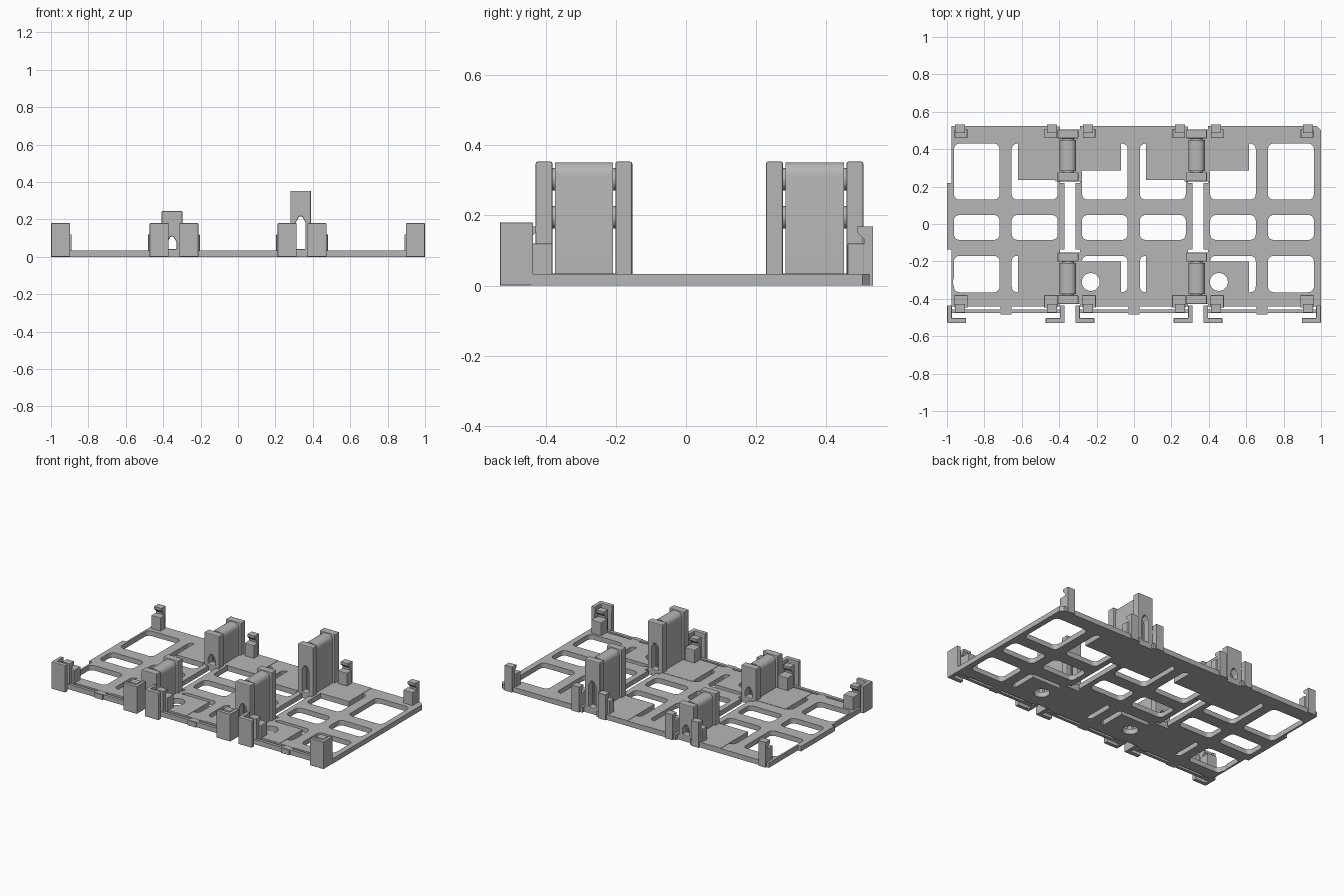
import bpy, bmesh, math

cube = bpy.data.objects.get("Cube")
if cube:
    bpy.data.objects.remove(cube)

grey = bpy.data.materials.new("plain grey")
grey.use_nodes = True
grey.diffuse_color = (0.47, 0.47, 0.47, 1)
grey.node_tree.nodes["Principled BSDF"].inputs["Base Color"].default_value = grey.diffuse_color


def prism(name, loops, axis, lo, hi, bevel=0.0, smooth=False):
    """Extrude an outline (first loop) with holes (other loops) along an axis."""
    curve = bpy.data.curves.new(name, "CURVE")
    curve.dimensions = "2D"
    curve.fill_mode = "BOTH"
    curve.extrude = (hi - lo) / 2
    for pts in loops:
        s = curve.splines.new("POLY")
        s.points.add(len(pts) - 1)
        for p, (u, v) in zip(s.points, pts):
            p.co = (u, v, 0, 1)
        s.use_cyclic_u = True
    temp = bpy.data.objects.new("temp", curve)
    bpy.context.collection.objects.link(temp)
    deps = bpy.context.evaluated_depsgraph_get()
    mesh = bpy.data.meshes.new_from_object(temp.evaluated_get(deps))
    bpy.data.objects.remove(temp)
    bm = bmesh.new()
    bm.from_mesh(mesh)
    bmesh.ops.remove_doubles(bm, verts=bm.verts, dist=1e-5)
    mid = (lo + hi) / 2
    for vert in bm.verts:
        u, v, w = vert.co
        w += mid
        vert.co = {"x": (w, u, v), "y": (u, w, v), "z": (u, v, w)}[axis]
    bmesh.ops.recalc_face_normals(bm, faces=bm.faces)
    bm.to_mesh(mesh)
    bm.free()
    mesh.name = name
    mesh.materials.clear()
    mesh.materials.append(grey)
    obj = bpy.data.objects.new(name, mesh)
    bpy.context.collection.objects.link(obj)
    if bevel:
        mod = obj.modifiers.new("edges", "BEVEL")
        mod.width = bevel
        mod.segments = 2
        mod.limit_method = "ANGLE"
        mod.angle_limit = math.radians(50)
    for o in bpy.context.selected_objects:
        o.select_set(False)
    obj.select_set(True)
    bpy.context.view_layer.objects.active = obj
    if smooth:
        bpy.ops.object.shade_smooth_by_angle(angle=math.radians(35))
    else:
        bpy.ops.object.shade_flat()
    return obj


def rect(x0, x1, y0, y1, r=0.0):
    if not r:
        return [(x0, y0), (x1, y0), (x1, y1), (x0, y1)]
    pts = []
    corners = [(x1 - r, y1 - r), (x0 + r, y1 - r), (x0 + r, y0 + r), (x1 - r, y0 + r)]
    for i, (cx, cy) in enumerate(corners):
        for k in range(6):
            a = math.pi / 2 * (i + k / 5)
            pts.append((cx + r * math.cos(a), cy + r * math.sin(a)))
    return pts


def circle(x, y, r, n=24):
    return [(x + r * math.cos(2 * math.pi * i / n), y + r * math.sin(2 * math.pi * i / n))
            for i in range(n)]


def box(name, x0, x1, y0, y1, z0, z1, bevel=0.0):
    return prism(name, [rect(x0, x1, y0, y1)], "z", z0, z1, bevel)


BASE = 0.033
PITCH = 0.685
BACK, FRONT = 0.523, -0.44
ROWS = [(0.13, 0.43), (-0.085, 0.048), (-0.365, -0.17)]

for i, side in enumerate(("right", "middle", "left")):
    c = (i - 1) * PITCH

    # Frame plate with six rounded windows and side tabs
    w, t = 0.29, 0.314
    w_left = t if i == 2 else w
    outline = [(c - w, FRONT), (c + w_left, FRONT), (c + w_left, -0.135), (c + t, -0.135),
               (c + t, 0.22), (c + w_left, 0.22), (c + w_left, BACK - 0.02),
               (c + w_left - 0.02, BACK), (c - w, BACK), (c - w, 0.22),
               (c - t, 0.22), (c - t, -0.135), (c - w, -0.135)]
    if i == 2:
        outline = [p for p in outline if not (p[0] == c + t and p[1] in (-0.135, 0.22))]
    windows = [rect(c + a, c + b, y0, y1, 0.03)
               for a, b in ((-0.278, -0.034), (0.031, 0.277)) for y0, y1 in ROWS]
    if i == 0:
        # Half-round bite in the outer front window
        x0, x1, y0, y1 = c - 0.278, c - 0.034, *ROWS[2]
        arc = [(c - 0.235 + 0.048 * math.cos(a), -0.31 + 0.048 * math.sin(a))
               for a in [math.radians(155 + 5 * k) for k in range(11)]]
        pts = [p for p in windows[2]]
        cut = max(range(len(pts)), key=lambda k: (pts[k][0] <= x0 + 1e-5, pts[k][1] > -0.27, k))
        windows[2] = pts[:cut + 1] + arc + pts[cut + 1:]
    prism(side + "_frame_plate", [outline] + windows, "z", 0, BASE)

    # Solid pads that carry the hinge towers
    top = BASE + 0.002
    if i > 0:
        box(side + "_back_inner_pad", c - w, c - 0.07, 0.285, BACK - 0.001, 0, top)
        prism(side + "_front_inner_pad",
              [rect(c - w, c - 0.07, FRONT + 0.001, -0.2), circle(c - 0.231, -0.31, 0.048)],
              "z", 0, top)
    if i < 2:
        box(side + "_back_outer_pad", c + 0.065, c + w, 0.235, BACK - 0.001, 0, top)
        box(side + "_front_outer_pad", c + 0.065, c + w, FRONT + 0.001, -0.16, 0, top)

    # Thin front rail joined by a centre bridge
    box(side + "_front_rail", c - 0.30, c + 0.30, -0.477, -0.457, 0, BASE)
    box(side + "_rail_bridge", c - 0.03, c + 0.03, -0.485, FRONT + 0.002, 0, BASE - 0.001)

    for s, end in ((-1, "right"), (1, "left")):
        name = side + "_" + end

        # L-shaped corner guard
        o, n = c + s * 0.314, c + s * 0.289
        f = c + s * 0.212
        guard = [(o, -0.53), (f, -0.53), (f, -0.503), (n, -0.503), (n, -0.435), (o, -0.435)]
        prism(name + "_corner_guard", [guard], "z", 0, 0.18, 0.004)

        # Spring clips at the back and the front
        hook = [(0.533, 0), (0.533, 0.168), (0.487, 0.168), (0.487, 0.152),
                (0.507, 0.132), (0.507, 0)]
        x = c + s * 0.246
        prism(name + "_back_clip", [hook], "x", x - 0.027, x + 0.027)
        prism(name + "_front_clip", [[(0.06 - y, z) for y, z in hook]], "x", x - 0.027, x + 0.027)
        x = c + s * 0.24
        box(name + "_back_clip_block", x - 0.034, x + 0.034, 0.46, 0.508, 0, 0.12, 0.004)
        box(name + "_front_clip_block", x - 0.036, x + 0.036, -0.447, -0.38, 0, 0.12, 0.004)


# Hinge towers that join neighbouring plates
def tower(name, x, h, y0, y1):
    peak = h - 0.137
    tunnel = [(x - 0.025, 0.042), (x + 0.025, 0.042), (x + 0.025, peak - 0.03),
              (x + 0.008, peak), (x - 0.008, peak), (x - 0.025, peak - 0.03)]
    box(name + "_base_link", x - 0.066, x + 0.072, y0, y1, 0, BASE - 0.001)
    for end, a in (("front", y0), ("back", y1 - 0.048)):
        prism(name + "_" + end + "_cheek", [rect(x - 0.055, x + 0.055, 0.001, h), tunnel],
              "y", a, a + 0.048, 0.005)
    half, r = 0.044, 0.035
    shell = [(x - half, 0.002), (x + half, 0.002)]
    shell += [p for p in rect(x - half, x + half, 0, h - 0.002, r) if p[1] > h / 2]
    prism(name + "_body", [shell, tunnel], "y", y0 + 0.055, y1 - 0.055, 0, True)
    prism(name + "_axle", [circle(x, h - 0.05, 0.032)], "y", y0 + 0.04, y1 - 0.04, 0, True)


for x, h, label in ((-0.353, 0.245, "low"), (0.335, 0.353, "tall")):
    tower(label + "_front_tower", x, h, -0.428, -0.153)
    tower(label + "_back_tower", x, h, 0.228, 0.505)
